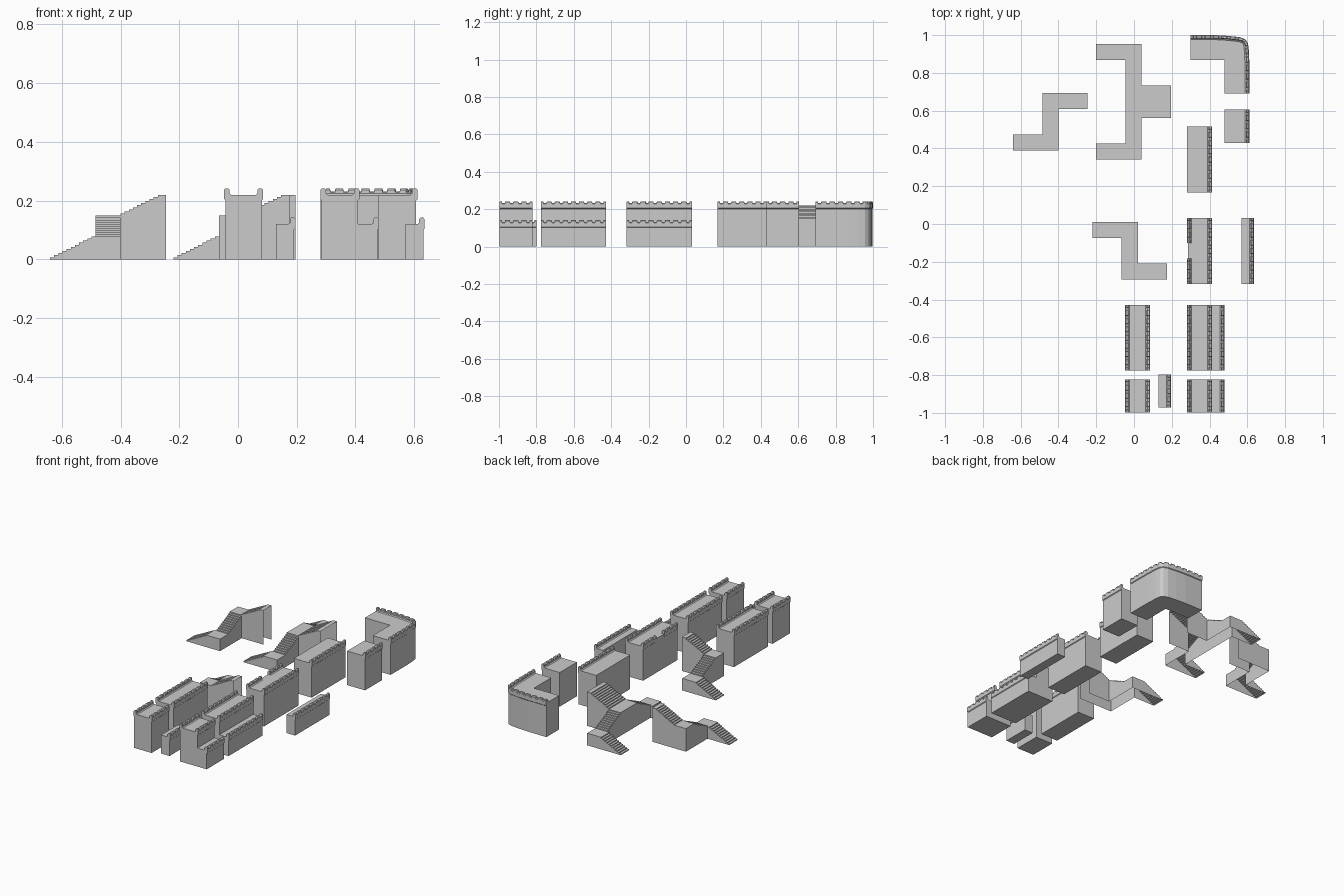
import bpy, bmesh
from mathutils import Vector

if "Cube" in bpy.data.objects:
    bpy.data.objects.remove(bpy.data.objects["Cube"])

stone = bpy.data.materials.new("stone_grey")
stone.use_nodes = True
GREY = (0.6, 0.6, 0.6, 1)
stone.diffuse_color = GREY
stone.node_tree.nodes["Principled BSDF"].inputs["Base Color"].default_value = GREY

HIGH, LOW = 0.22, 0.12      # walkway heights
LIP = 0.004                 # parapet overhang
PERIOD = 0.0437             # merlon spacing


def finish(bm, name):
    bmesh.ops.remove_doubles(bm, verts=bm.verts, dist=1e-5)
    bmesh.ops.recalc_face_normals(bm, faces=bm.faces)
    mesh = bpy.data.meshes.new(name)
    bm.to_mesh(mesh)
    bm.free()
    mesh.materials.append(stone)
    obj = bpy.data.objects.new(name, mesh)
    bpy.context.collection.objects.link(obj)


def face(bm, points):
    return bm.faces.new([bm.verts.new(p) for p in points])


def prism(name, outline, height):
    """Solid block with the given floor plan."""
    bm = bmesh.new()
    base = face(bm, [(x, y, 0) for x, y in outline])
    top = bmesh.ops.extrude_face_region(bm, geom=[base], use_keep_orig=True)
    verts = [g for g in top["geom"] if isinstance(g, bmesh.types.BMVert)]
    bmesh.ops.translate(bm, verts=verts, vec=(0, 0, height))
    finish(bm, name)


def inward_normals(path):
    normals = []
    for i in range(len(path)):
        d = (path[min(i + 1, len(path) - 1)] - path[max(i - 1, 0)]).normalized()
        normals.append(Vector((-d.y, d.x)))
    return normals


def parapet(name, points, floor):
    """Crenellated parapet along a path; the walkway lies to the path's left."""
    path = [Vector(p) for p in points]
    normals = inward_normals(path)
    lengths = [0]
    for a, b in zip(path, path[1:]):
        lengths.append(lengths[-1] + (b - a).length)
    total = lengths[-1]
    count = max(1, round(total / PERIOD))
    step = total / count
    tall, short = 0.022, 0.012

    # stations with the merlon height at each
    keys = [(0, tall)]
    for i in range(count):
        for t, h in ((0.28, tall), (0.34, short), (0.66, short), (0.72, tall)):
            keys.append(((i + t) * step, h))
    keys.append((total, tall))
    stations = list(keys)
    for s in lengths[1:-1]:
        for (s0, h0), (s1, h1) in zip(keys, keys[1:]):
            if s0 < s < s1:
                stations.append((s, h0 + (h1 - h0) * (s - s0) / (s1 - s0)))
    stations.sort()

    bm = bmesh.new()
    rings = []
    for s, h in stations:
        i = max(k for k in range(len(path) - 1) if lengths[k] <= s + 1e-9)
        t = (s - lengths[i]) / (lengths[i + 1] - lengths[i])
        pos = path[i].lerp(path[i + 1], t)
        nrm = normals[i].lerp(normals[i + 1], t).normalized()
        section = [(LIP, -0.019), (0, -0.015), (0, h - 0.005), (0.004, h), (0.014, h),
                   (0.018, h - 0.005), (0.018, 0.005), (0.024, 0), (0.024, -0.019)]
        ring = []
        for d, z in section:
            p = pos + nrm * d
            ring.append(bm.verts.new((p.x, p.y, floor + z)))
        rings.append(ring)
    for a, b in zip(rings, rings[1:]):
        for k in range(len(a)):
            j = (k + 1) % len(a)
            bm.faces.new((a[k], a[j], b[j], b[k]))
    bm.faces.new(rings[0])
    bm.faces.new(rings[-1])
    finish(bm, name)


def wall(name, x0, x1, y0, y1, floor=HIGH, left=False, right=True, gap=None):
    """Straight wall along y with parapets on the chosen sides."""
    a, b = x0 + LIP * left, x1 - LIP * right
    prism(name + "_body", [(a, y0), (b, y0), (b, y1), (a, y1)], floor)
    if right:
        parapet(name + "_parapet_east", [(x1, y0), (x1, y1)], floor)
    if left:
        spans = [(y0, gap[0]), (gap[1], y1)] if gap else [(y0, y1)]
        for lo, hi in spans:
            parapet(name + "_parapet_west", [(x0, hi), (x0, lo)], floor)


# stairs: hollow shells, open below and at the top end
W, RUN, CROSS, DEPTH = 0.085, 0.155, 0.22, 0.305
Z1, Z2 = 0.078, 0.149


def strip(bm, origin, along, across, profile, near=True, far=True, end=False):
    """Top surface following a (distance, height) profile, with walls to the ground."""
    o, u, w = Vector(origin), Vector(along), Vector(across)
    up = Vector((0, 0, 1))
    line = [o + u * s + up * z for s, z in profile]
    for a, b in zip(line, line[1:]):
        face(bm, (a, b, b + w, a + w))
    first, last = o + u * profile[0][0], o + u * profile[-1][0]
    for wanted, shift in ((near, Vector()), (far, w)):
        if wanted:
            ring = [first + shift] if profile[0][1] > 0 else []
            face(bm, ring + [p + shift for p in line] + [last + shift])
    if end:
        face(bm, (line[-1], line[-1] + w, last + w, last))


def steps(length, z0, z1, risers, treads):
    """Step profile: each riser is followed by a tread; spare treads stay flat."""
    out, tread = [(0, z0)], length / treads
    for i in range(risers):
        z = z0 + (z1 - z0) * (i + 1) / risers
        out.append((i * tread, z))
        if i < risers - 1:
            out.append(((i + 1) * tread, z))
    if treads >= risers:
        out.append((length, z1))
    return out


def stair(bm, x0, y0, s, half=False):
    """Three flights with two landings, turning along s * y."""
    X, Y = Vector((1, 0, 0)), Vector((0, s, 0))
    at = lambda u, v: Vector((x0, y0, 0)) + X * u + Y * v
    strip(bm, at(0, 0), X, Y * W, steps(RUN, 0, Z1, 11, 11))
    strip(bm, at(RUN, 0), X, Y * W, [(0, Z1), (W, Z1)], far=False, end=True)
    strip(bm, at(RUN, W), Y, X * W, steps(CROSS - W, Z1, Z2, 10, 9))
    strip(bm, at(RUN, CROSS), Y, X * W, [(0, Z2), (DEPTH - CROSS, Z2)],
          far=False, end=not half)
    strip(bm, at(RUN + W, CROSS), X, Y * (DEPTH - CROSS),
          steps(RUN, Z2, HIGH, 10, 11), far=not half)


for name, runs in (
    ("back_stair", [(-0.64, 0.388, 1, False)]),
    ("front_stair", [(-0.22, 0.01, -1, False)]),
    ("double_stair", [(-0.2, 0.342, 1, True), (-0.2, 0.952, -1, True)]),
):
    bm = bmesh.new()
    for run in runs:
        stair(bm, *run)
    finish(bm, name)

# walls in two lengths, with and without a lower outer walkway
for size, y0, y1 in (("long", -0.775, -0.428), ("short", -0.998, -0.822)):
    wall(size + "_double_wall", -0.047, 0.085, y0, y1, left=True)
    wall(size + "_stepped_wall", 0.281, 0.413, y0, y1, left=True)
    wall(size + "_stepped_wall_ledge", 0.405, 0.479, y0, y1, floor=LOW)

# separate low ledges
wall("short_ledge", 0.13, 0.195, -0.972, -0.798, floor=LOW)
wall("long_ledge", 0.57, 0.635, -0.318, 0.032, floor=LOW)

# wall with an opening for the stair
wall("gated_wall", 0.281, 0.413, -0.318, 0.032, left=True, gap=(-0.182, -0.1))

# walls with an outer parapet only
wall("long_wall", 0.281, 0.413, 0.168, 0.515)
wall("short_wall", 0.479, 0.611, 0.43, 0.605)

# rounded corner wall
outer = [(0.611, 0.692), (0.611, 0.85), (0.608, 0.92), (0.603, 0.958), (0.589, 0.978),
         (0.56, 0.989), (0.5, 0.996), (0.43, 1.0), (0.3, 1.0)]
path = [Vector(p) for p in outer]
inset = [tuple(p + n * LIP) for p, n in zip(path, inward_normals(path))]
prism("corner_wall_body", inset + [(0.3, 0.868), (0.479, 0.868), (0.479, 0.692)], HIGH)
parapet("corner_wall_parapet", outer, HIGH)
